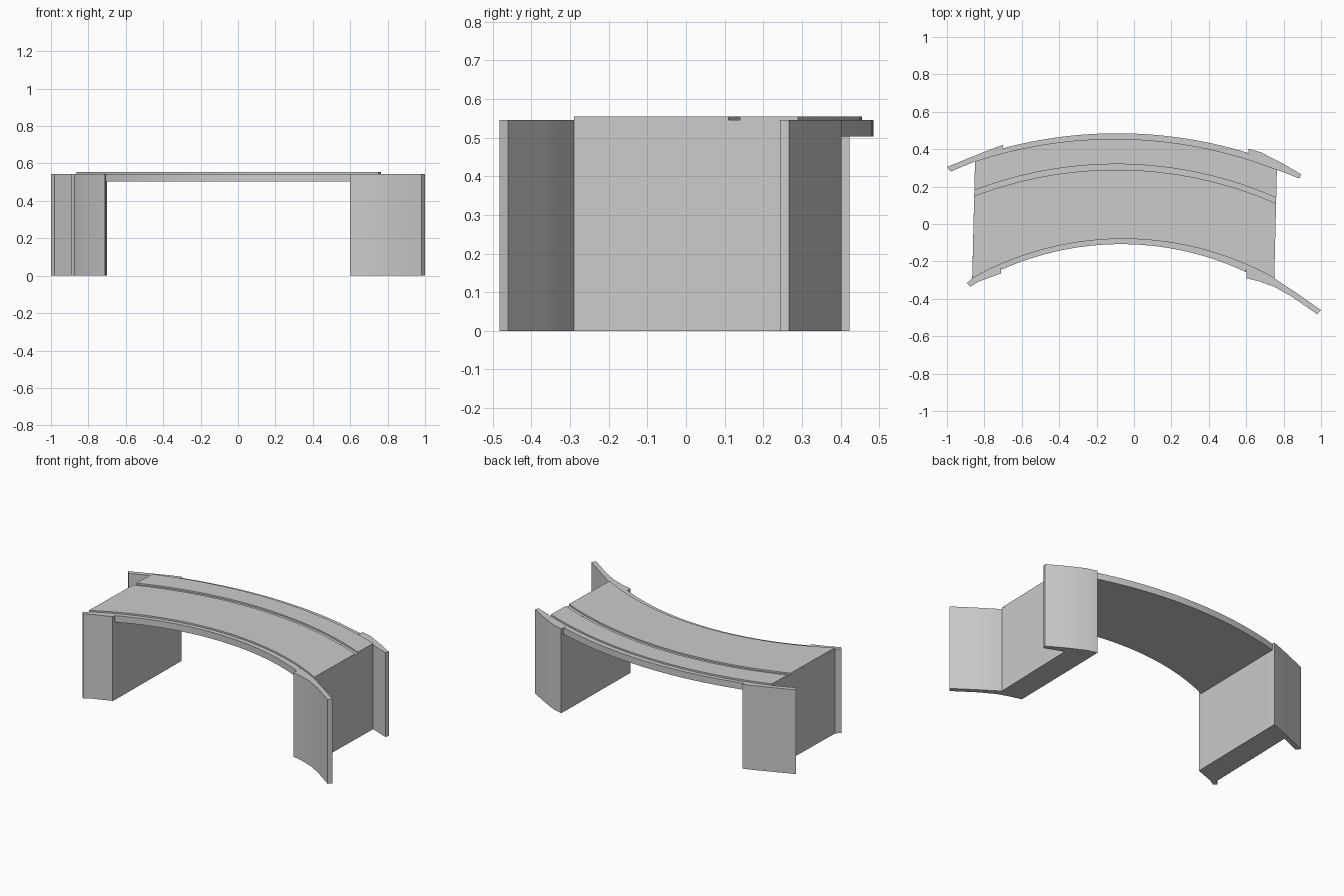
import bpy, bmesh, math

if "Cube" in bpy.data.objects:
    bpy.data.objects.remove(bpy.data.objects["Cube"])

SOFFIT, LEDGE, ROAD = 0.503, 0.545, 0.555


def arc(a, b, c):
    """Return y(x) for the circle through three plan points."""
    d = 2 * (a[0] * (b[1] - c[1]) + b[0] * (c[1] - a[1]) + c[0] * (a[1] - b[1]))
    q = [p[0] ** 2 + p[1] ** 2 for p in (a, b, c)]
    cx = (q[0] * (b[1] - c[1]) + q[1] * (c[1] - a[1]) + q[2] * (a[1] - b[1])) / d
    cy = (q[0] * (c[0] - b[0]) + q[1] * (a[0] - c[0]) + q[2] * (b[0] - a[0])) / d
    r = math.hypot(a[0] - cx, a[1] - cy)
    return lambda x: cy + math.sqrt(r * r - (x - cx) ** 2)


def finish(bm, name):
    bmesh.ops.recalc_face_normals(bm, faces=bm.faces)
    mesh = bpy.data.meshes.new(name)
    bm.to_mesh(mesh)
    bm.free()
    ob = bpy.data.objects.new(name, mesh)
    bpy.context.collection.objects.link(ob)
    bpy.ops.object.select_all(action='DESELECT')
    bpy.context.view_layer.objects.active = ob
    ob.select_set(True)
    bpy.ops.object.shade_smooth_by_angle(angle=math.radians(20))


def band(name, front, back, left, right, z0, z1, n=28):
    """Solid strip between two plan curves; left/right give end x at a y."""
    bm = bmesh.new()

    def points(f):
        a, b = left(f(-0.85)), right(f(0.75))
        xs = [a + (b - a) * i / n for i in range(n + 1)]
        return [(x, f(x)) for x in xs]

    rings = []
    for p, q in zip(points(front), points(back)):
        rings.append([bm.verts.new(v) for v in
                      ((*p, z0), (*q, z0), (*q, z1), (*p, z1))])
    for r, s in zip(rings, rings[1:]):
        for k in range(4):
            m = (k + 1) % 4
            bm.faces.new((r[k], r[m], s[m], s[k]))
    bm.faces.new(rings[0])
    bm.faces.new(rings[-1])
    finish(bm, name)


def prism(name, pts, z0, z1):
    bm = bmesh.new()
    lo = [bm.verts.new((*p, z0)) for p in pts]
    hi = [bm.verts.new((*p, z1)) for p in pts]
    bm.faces.new(lo)
    bm.faces.new(hi)
    for i in range(len(pts)):
        j = (i + 1) % len(pts)
        bm.faces.new((lo[i], lo[j], hi[j], hi[i]))
    finish(bm, name)


# Plan curves, front to back
front_edge = arc((-0.71, -0.245), (-0.1, -0.108), (0.6, -0.258))
front_road = arc((-0.865, -0.29), (-0.1, -0.08), (0.75, -0.29))
groove_front = arc((-0.853, 0.15), (-0.1, 0.29), (0.76, 0.11))
groove_back = arc((-0.853, 0.18), (-0.1, 0.32), (0.76, 0.14))
back_road = arc((-0.85, 0.335), (-0.1, 0.455), (0.765, 0.29))
back_edge = arc((-0.7, 0.405), (-0.1, 0.485), (0.61, 0.38))

end_l = lambda y: -0.858 + 0.024 * y
end_r = lambda y: 0.757 + 0.024 * y
face_l = lambda y: -0.705 + 0.015 * y
face_r = lambda y: 0.605 + 0.015 * y

# Deck and the two roadway slabs with a groove between them
band("deck", front_edge, back_edge, face_l, face_r, SOFFIT, LEDGE)
band("front_roadway", front_road, groove_front, end_l, end_r, LEDGE, ROAD)
band("back_roadway", groove_back, back_road, end_l, end_r, LEDGE, ROAD)

# Solid abutments under each end
prism("left_abutment", [(-0.865, -0.29), (-0.709, -0.225),
                        (-0.7, 0.385), (-0.85, 0.335)], 0, LEDGE)
prism("right_abutment", [(0.601, -0.245), (0.75, -0.29),
                         (0.764, 0.29), (0.61, 0.352)], 0, LEDGE)

# Wing walls at the four corners
wings = {
    "back_left_wing": [(-0.98, 0.28), (-0.85, 0.335), (-0.7, 0.385), (-0.7, 0.423),
                       (-0.78, 0.394), (-1.0, 0.305)],
    "back_right_wing": [(0.61, 0.352), (0.764, 0.29), (0.885, 0.243), (0.893, 0.266),
                        (0.8, 0.321), (0.68, 0.383), (0.612, 0.402)],
    "front_left_wing": [(-0.893, -0.315), (-0.875, -0.335), (-0.83, -0.308),
                        (-0.712, -0.265), (-0.709, -0.225), (-0.865, -0.29)],
    "front_right_wing": [(0.601, -0.245), (0.6, -0.29), (0.67, -0.307), (0.75, -0.336),
                         (0.84, -0.386), (0.98, -0.483), (1.0, -0.46),
                         (0.86, -0.363), (0.75, -0.29)],
}
for name, pts in wings.items():
    prism(name, pts, 0, LEDGE)
